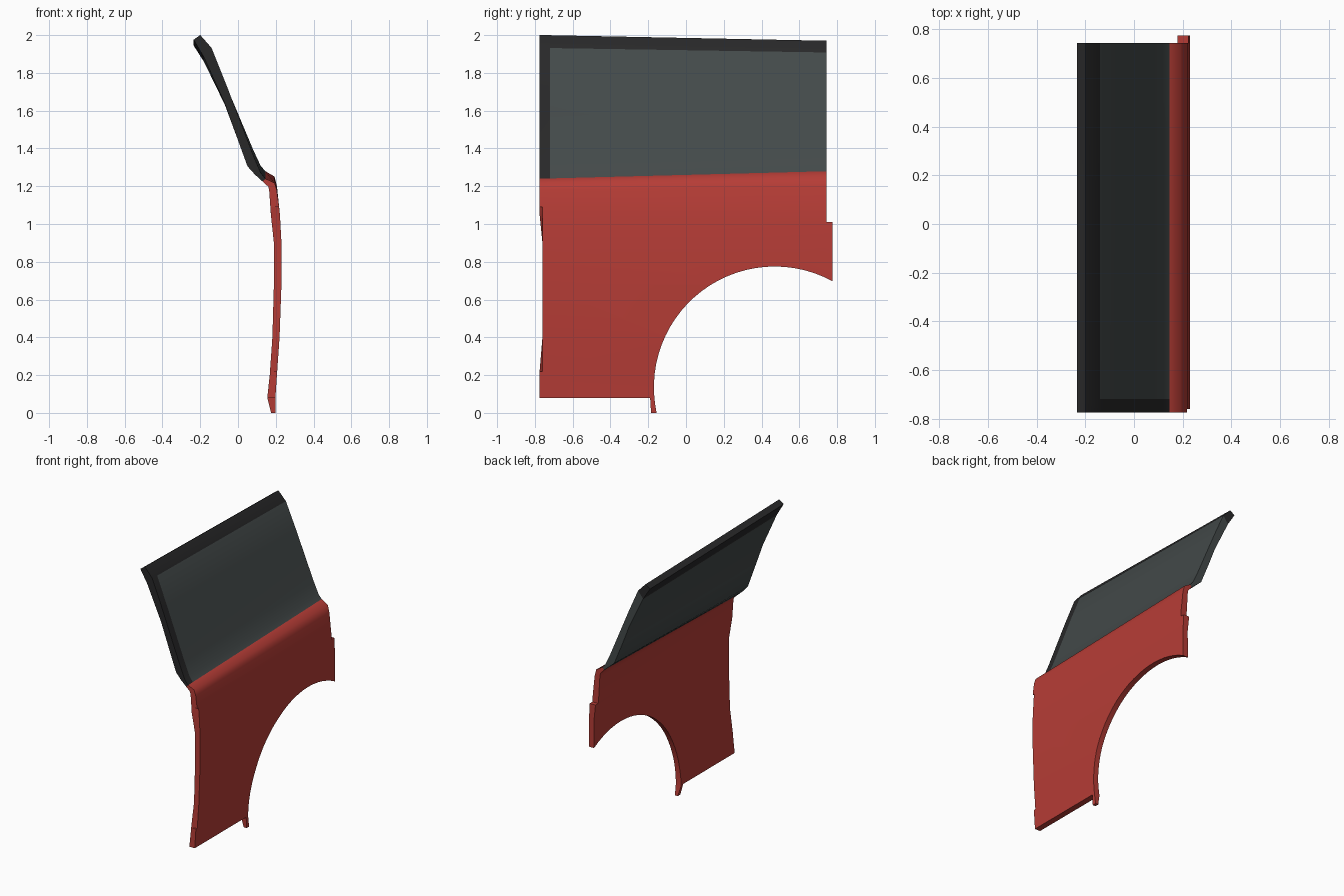
import bpy, bmesh, math
from mathutils import Vector

if "Cube" in bpy.data.objects:
    bpy.data.objects.remove(bpy.data.objects["Cube"], do_unlink=True)


def material(name, rgb):
    m = bpy.data.materials.new(name)
    m.use_nodes = True
    m.diffuse_color = (*rgb, 1)
    bsdf = m.node_tree.nodes["Principled BSDF"]
    bsdf.inputs["Base Color"].default_value = (*rgb, 1)
    bsdf.inputs["Roughness"].default_value = 0.6
    return m


RED = material("body red", (0.47, 0.046, 0.037))
GLASS = material("tinted glass", (0.057, 0.068, 0.068))
BLACK = material("frame black", (0.021, 0.021, 0.022))

# Cross-section of the door, bottom to top: outer (x, z) with matching inner (x, z)
OUTER = [(0.198, 0.0), (0.198, 0.08), (0.206, 0.2), (0.22, 0.4), (0.23, 0.68),
         (0.23, 0.9), (0.222, 1.05), (0.206, 1.19), (0.193, 1.235), (0.145, 1.26),
         (0.12, 1.29), (0.08, 1.38), (0.0, 1.58), (-0.06, 1.73), (-0.14, 1.92),
         (-0.2, 1.985)]
INNER = [(0.175, 0.0), (0.155, 0.08), (0.168, 0.2), (0.182, 0.4), (0.19, 0.68),
         (0.19, 0.9), (0.174, 1.05), (0.165, 1.19), (0.16, 1.215), (0.13, 1.245),
         (0.09, 1.28), (0.05, 1.32), (-0.01, 1.475), (-0.07, 1.635), (-0.18, 1.87),
         (-0.235, 1.96)]
BELT, RAIL, TOP, PILLAR = 1.26, 1.92, 1.985, -0.72
FRONT, REAR = -0.775, 0.745


def section_point(z, side):
    """Point on one side of the cross-section at outer height z."""
    for i in range(len(OUTER) - 1):
        if z <= OUTER[i + 1][1]:
            break
    z0, z1 = OUTER[i][1], OUTER[i + 1][1]
    return Vector(side[i]).lerp(Vector(side[i + 1]), (z - z0) / (z1 - z0))


def slope(y, z):
    """Belt line rises and roof line falls toward the rear."""
    if z < BELT:
        return 0.026 * y * max(0, (z - 1.1) / (BELT - 1.1))
    return y * (0.026 - 0.046 * (z - BELT) / (TOP - BELT))


def curved_panel(name, outline, mats, rule=None, pillar=False):
    """Closed curved panel from a side outline."""
    bm = bmesh.new()
    bm.faces.new([bm.verts.new((0, y, z)) for y, z in outline])
    cuts = [((0, 0, z), (0, 0, 1)) for _, z in OUTER]
    if pillar:
        cuts.append(((0, PILLAR, 0), (0, 1, 0)))
    for co, no in cuts:
        bmesh.ops.bisect_plane(bm, geom=bm.verts[:] + bm.edges[:] + bm.faces[:],
                               dist=1e-5, plane_co=co, plane_no=no)
    if rule:
        for f in bm.faces:
            f.material_index = rule(f.calc_center_median())
    # Inner wall and rim
    new = bmesh.ops.extrude_face_region(bm, geom=bm.faces[:], use_keep_orig=True)["geom"]
    inside = {v for v in new if isinstance(v, bmesh.types.BMVert)}
    for v in bm.verts:
        y, z = v.co.y, v.co.z
        p = section_point(z, INNER if v in inside else OUTER)
        if v in inside and y < PILLAR and (z < 0.3 or z > 1):
            y = FRONT
        v.co = Vector((p.x, y, p.y + slope(y, z)))
    bmesh.ops.recalc_face_normals(bm, faces=bm.faces[:])
    mesh = bpy.data.meshes.new(name)
    bm.to_mesh(mesh)
    bm.free()
    for m in mats:
        mesh.materials.append(m)
    ob = bpy.data.objects.new(name, mesh)
    bpy.context.collection.objects.link(ob)
    bpy.ops.object.select_all(action='DESELECT')
    ob.select_set(True)
    bpy.context.view_layer.objects.active = ob
    bpy.ops.object.shade_smooth_by_angle(angle=math.radians(50))


# Lower door with wheel arch cut-out and small foot at its base
arch = [(0.47 + 0.64 * math.cos(math.radians(a)), 0.135 + 0.64 * math.sin(math.radians(a)))
        for a in [192.18 - i * 130.68 / 28 for i in range(29)]]
arch[0] = (arch[0][0], 0.0)
body = [(FRONT, 0.08), (-0.19, 0.08), (-0.185, 0.0)] + arch + [
    (0.775, 1.01), (REAR, 1.01), (REAR, BELT), (FRONT, BELT),
    (FRONT, 1.09), (-0.76, 1.09), (-0.76, 0.22), (FRONT, 0.22)]
curved_panel("door_panel", body, [RED])

# Window with black front pillar and roof rail
window = [(FRONT, BELT), (REAR, BELT), (REAR, TOP), (FRONT, TOP)]
curved_panel("window", window, [GLASS, BLACK],
             lambda c: int(c.y < PILLAR or c.z > RAIL), pillar=True)
